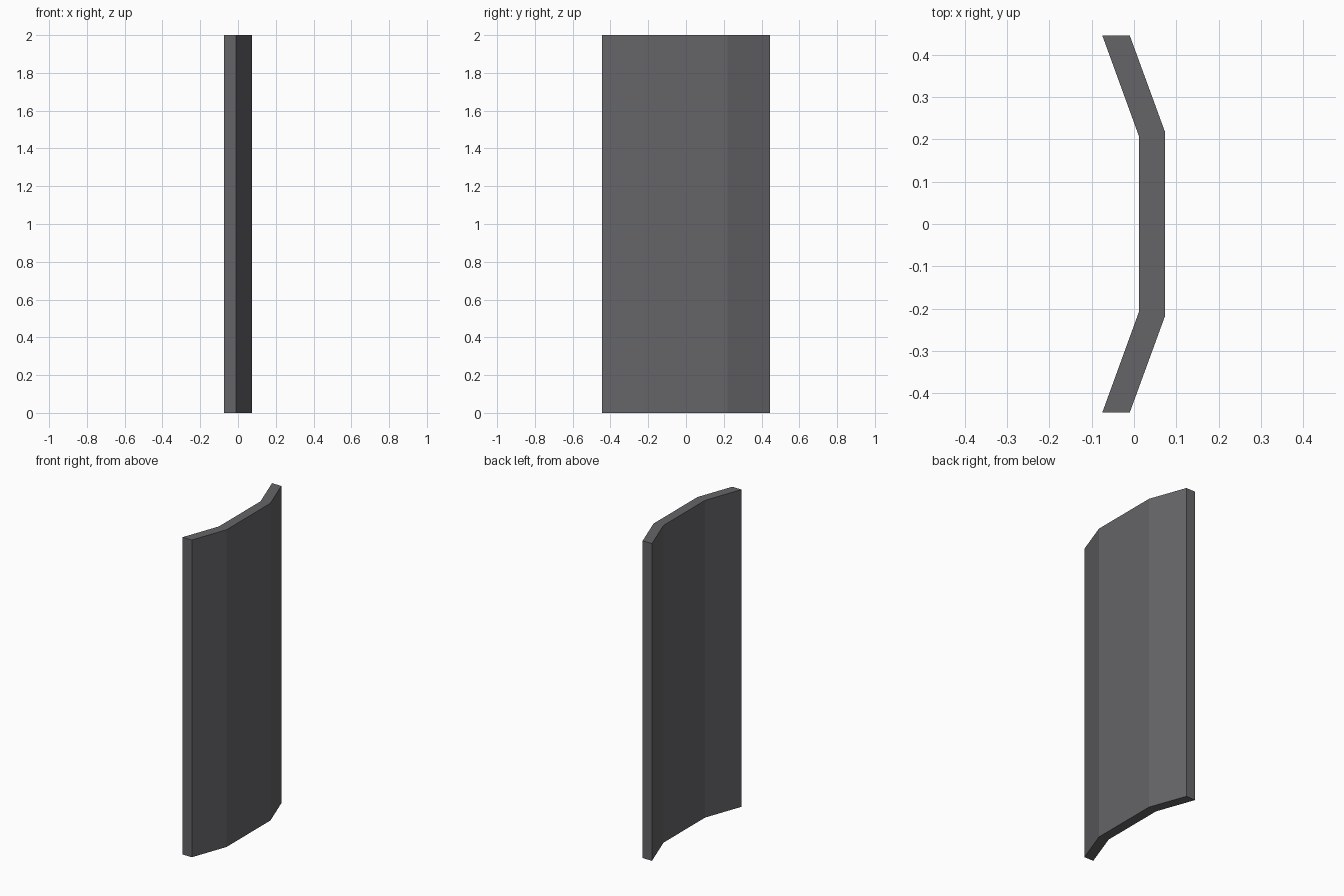
import bpy, bmesh

if "Cube" in bpy.data.objects:
    bpy.data.objects.remove(bpy.data.objects["Cube"])

# Half of the folded cross-section (y > 0), mirrored to get the full outline
half = [(0.073, 0.219), (-0.01, 0.446), (-0.075, 0.446), (0.012, 0.207)]
outline = half + [(x, -y) for x, y in reversed(half)]
HEIGHT = 2.0

# Curved panel: extrude the outline straight up
bm = bmesh.new()
base = bm.faces.new([bm.verts.new((x, y, 0)) for x, y in outline])
top = bmesh.ops.extrude_face_region(bm, geom=[base], use_keep_orig=True)
bmesh.ops.translate(bm, vec=(0, 0, HEIGHT),
                    verts=[v for v in top["geom"] if isinstance(v, bmesh.types.BMVert)])
bmesh.ops.recalc_face_normals(bm, faces=bm.faces)
mesh = bpy.data.meshes.new("folded_panel")
bm.to_mesh(mesh)
bm.free()
panel = bpy.data.objects.new("folded_panel", mesh)
bpy.context.collection.objects.link(panel)

# Dark grey finish
mat = bpy.data.materials.new("dark_grey")
mat.diffuse_color = (0.13, 0.13, 0.14, 1)
mat.use_nodes = True
mat.node_tree.nodes["Principled BSDF"].inputs["Base Color"].default_value = mat.diffuse_color
mesh.materials.append(mat)
